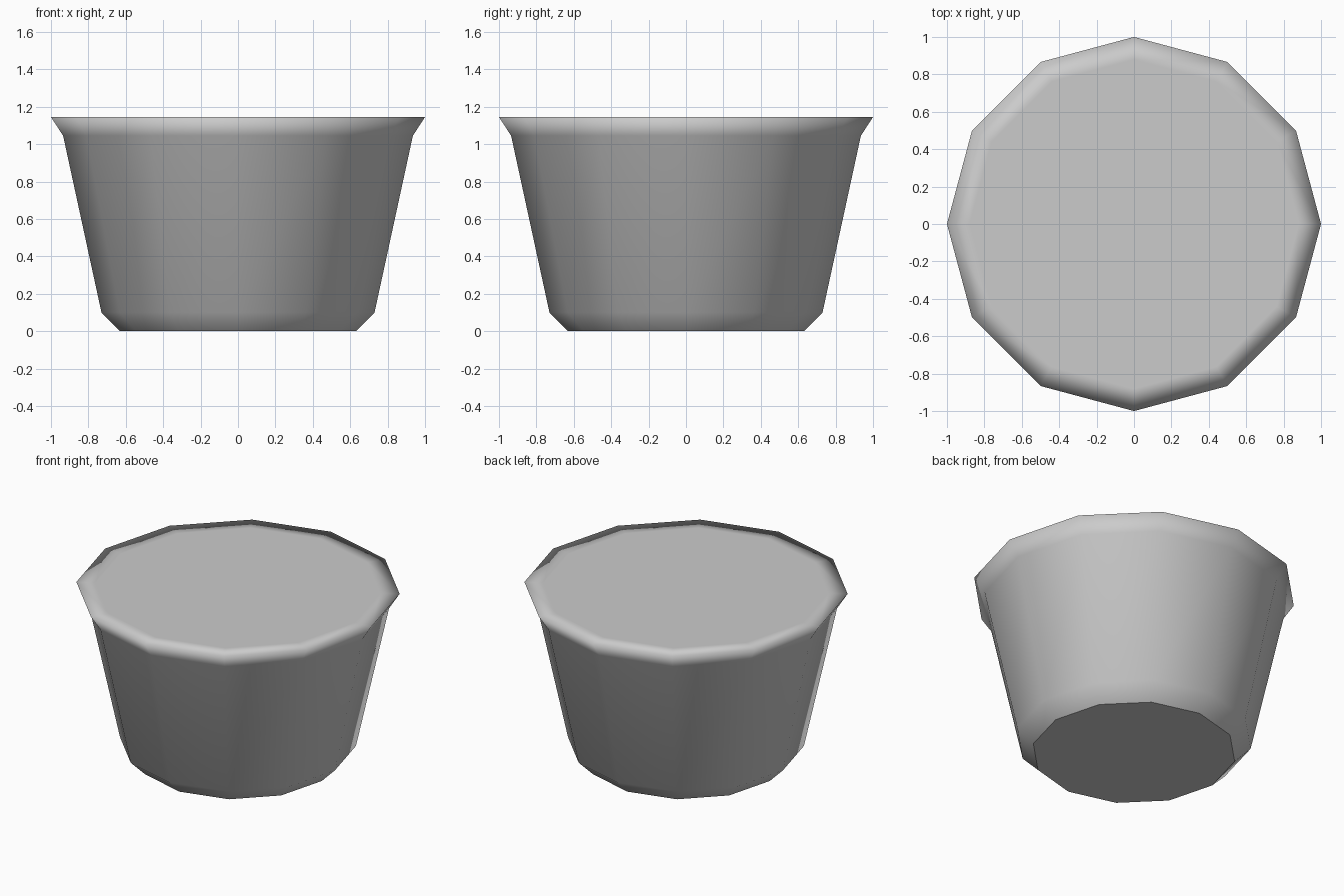
import bpy, bmesh, math

if "Cube" in bpy.data.objects:
    bpy.data.objects.remove(bpy.data.objects["Cube"])

SIDES = 12
# (radius, height) from the base up the wall, over the flared rim, to the filling
PROFILE = [(0.63, 0.0), (0.73, 0.10), (0.935, 1.045), (1.0, 1.145), (0.88, 1.145)]

bm = bmesh.new()
rings = []
for r, z in PROFILE:
    rings.append([bm.verts.new((r * math.cos(a), r * math.sin(a), z))
                  for a in (2 * math.pi * i / SIDES for i in range(SIDES))])

# wall, flared lip and rim band
for low, high in zip(rings, rings[1:]):
    for i in range(SIDES):
        j = (i + 1) % SIDES
        bm.faces.new((low[i], low[j], high[j], high[i]))

# flat base and flat top surface
base = bm.faces.new(list(reversed(rings[0])))
bm.faces.new(rings[-1])

# smooth wall and rim, crisp edge around the base
for f in bm.faces:
    f.smooth = True
base.smooth = False
for e in base.edges:
    e.smooth = False

mesh = bpy.data.meshes.new("cup")
bm.to_mesh(mesh)
bm.free()
cup = bpy.data.objects.new("cup", mesh)
bpy.context.collection.objects.link(cup)
